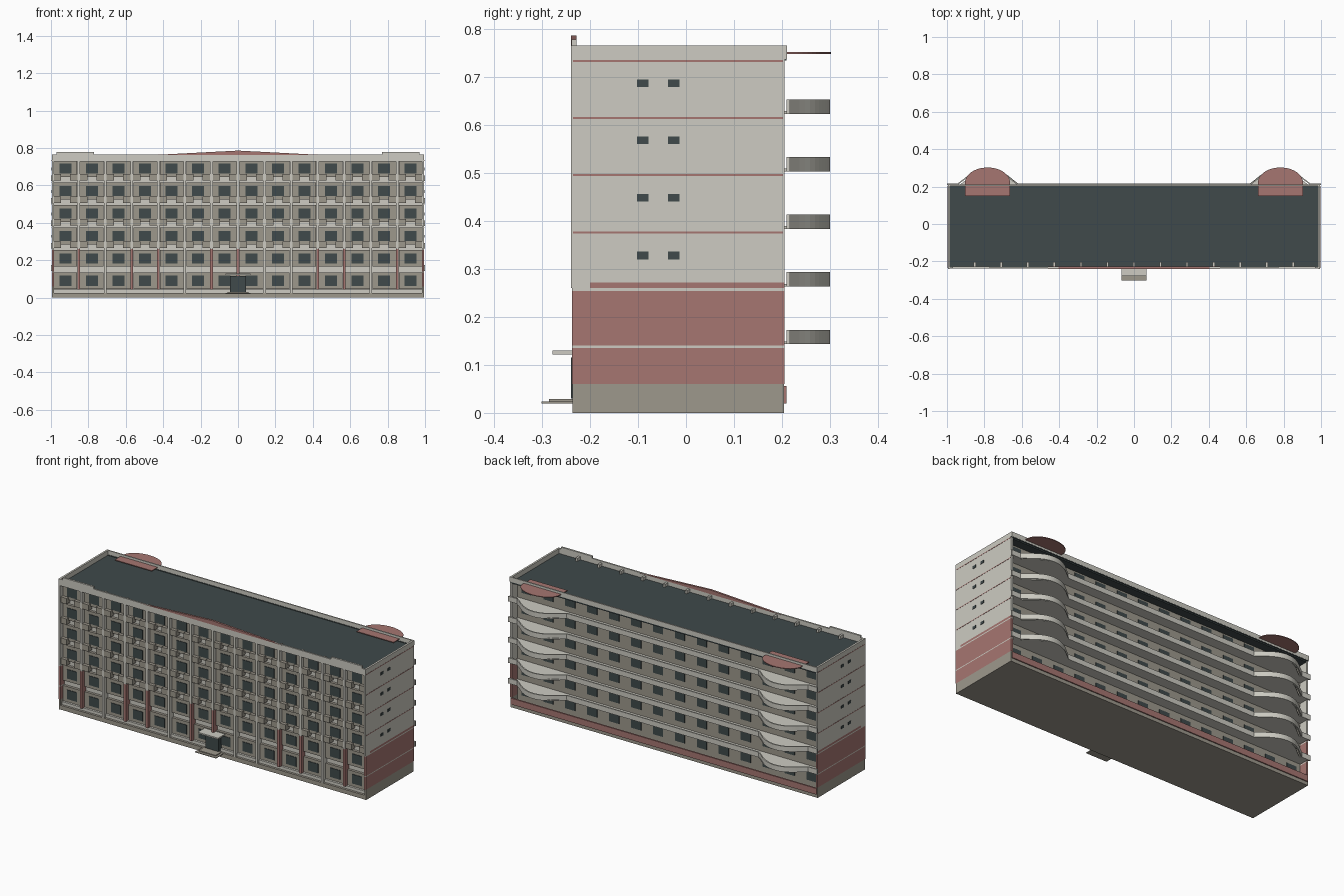
import bpy, bmesh, math

old = bpy.data.objects.get("Cube")
if old:
    bpy.data.objects.remove(old)


def material(name, rgb):
    m = bpy.data.materials.new(name)
    m.use_nodes = True
    m.diffuse_color = (*rgb, 1)
    m.node_tree.nodes["Principled BSDF"].inputs["Base Color"].default_value = (*rgb, 1)
    return m


cream = material("cream plaster", (0.61, 0.60, 0.54))
grey = material("warm grey panel", (0.34, 0.315, 0.265))
red = material("dusty red", (0.38, 0.18, 0.165))
dark = material("dark slate", (0.05, 0.067, 0.069))


def finish(name, bm, mat):
    bmesh.ops.recalc_face_normals(bm, faces=bm.faces)
    mesh = bpy.data.meshes.new(name)
    bm.to_mesh(mesh)
    bm.free()
    mesh.materials.append(mat)
    ob = bpy.data.objects.new(name, mesh)
    bpy.context.collection.objects.link(ob)
    return ob


def boxes(name, mat, items):
    """One object from boxes given as (x0, x1, y0, y1, z0, z1)."""
    bm = bmesh.new()
    for x0, x1, y0, y1, z0, z1 in items:
        made = bmesh.ops.create_cube(bm, size=1)
        for v in made["verts"]:
            v.co.x = x1 if v.co.x > 0 else x0
            v.co.y = y1 if v.co.y > 0 else y0
            v.co.z = z1 if v.co.z > 0 else z0
    return finish(name, bm, mat)


def prism(name, mat, outline, offset):
    """Outline of 3D points pushed along an offset."""
    bm = bmesh.new()
    face = bm.faces.new([bm.verts.new(p) for p in outline])
    made = bmesh.ops.extrude_face_region(bm, geom=[face])
    verts = [g for g in made["geom"] if isinstance(g, bmesh.types.BMVert)]
    bmesh.ops.translate(bm, verts=verts, vec=offset)
    return finish(name, bm, mat)


BAY, FLOOR = 0.142, 0.12
FRONT, BACK = -0.20, 0.155
END = 0.995
bays = [(i - 6.5) * BAY for i in range(14)]
floors = [0.09 + FLOOR * i for i in range(6)]

# Main body, base and roof
boxes("main_body", cream, [(-0.986, 0.986, FRONT, BACK - 0.004, 0.02, 0.73)])
boxes("back_wall", grey, [(-0.986, 0.986, BACK - 0.004, BACK, 0.02, 0.73)])
boxes("base_plinth", grey, [(-0.986, 0.986, -0.235, 0.203, 0, 0.025)])
boxes("base_ledge", cream, [(-0.986, 0.986, -0.222, FRONT, 0.025, 0.042)])
boxes("roof", dark, [(-0.986, 0.986, -0.231, 0.205, 0.727, 0.737)])

# End walls in stacked colour bands
for side, s in (("left", 1), ("right", -1)):
    def slab(y0, y1, z0, z1, inner=0.984, outer=END):
        a, b = sorted((s * inner, s * outer))
        return (a, b, y0, y1, z0, z1)

    boxes(side + "_end_plinth", grey, [slab(-0.236, 0.204, 0, 0.06)])
    boxes(side + "_end_red_wall", red, [slab(-0.238, 0.205, 0.06, 0.135),
                                        slab(-0.238, 0.205, 0.14, 0.254),
                                        slab(-0.2, 0.205, 0.26, 0.272)])
    boxes(side + "_end_cream_wall", cream, [slab(-0.238, 0.205, 0.135, 0.14),
                                            slab(-0.238, 0.205, 0.254, 0.26),
                                            slab(-0.24, -0.2, 0.26, 0.272),
                                            slab(-0.24, 0.205, 0.272, 0.765)])
    boxes(side + "_end_red_lines", red,
          [slab(-0.235, 0.202, z, z + 0.004, 0.99, END + 0.001)
           for z in (0.374, 0.494, 0.612, 0.731)])
    boxes(side + "_end_windows", dark,
          [slab(y - 0.012, y + 0.012, z - 0.008, z + 0.008, 0.99, END + 0.002)
           for y in (-0.09, -0.026) for z in (0.328, 0.448, 0.568, 0.687)])

# Front window panels and front and back windows
boxes("front_panels", grey, [(x - 0.063, x + 0.063, -0.215, FRONT, z - 0.045, z + 0.045)
                             for x in bays for z in floors])
boxes("front_windows", dark, [(x - 0.032, x + 0.032, -0.218, -0.212, z - 0.027, z + 0.027)
                              for x in bays for z in floors])
boxes("back_windows", dark, [(x - 0.032, x + 0.032, BACK - 0.002, BACK + 0.004,
                              z - 0.027, z + 0.027) for x in bays for z in floors])

# Front fins, red on the two lower floors at some bays
red_fins = (1, 3, 4, 6, 7, 10, 11, 13)
cream_fins, low_red = [], []
for i in range(1, 14):
    x = (i - 7) * BAY
    split = 0.26 if i in red_fins else 0.025
    cream_fins.append((x - 0.007, x + 0.007, -0.236, FRONT, split, 0.73))
    if i in red_fins:
        low_red.append((x - 0.007, x + 0.007, -0.236, FRONT, 0.042, split))
boxes("front_fins", cream, cream_fins)
boxes("front_red_fins", red, low_red)

# Small balcony boxes beside each fin on the upper floors
boxes("front_balcony_boxes", grey,
      [(x + a, x + b, -0.234, FRONT, z - 0.064, z - 0.03)
       for x in bays for z in floors[2:] for a, b in ((-0.064, -0.024), (0.024, 0.064))])

# Parapets, roof braces, raised corners and low gable
boxes("parapets", cream, [(-END, END, -0.239, -0.23, 0.727, 0.765),
                          (-END, END, 0.203, 0.21, 0.737, 0.765)])
boxes("parapet_corners", cream, [(-0.97, -0.77, -0.239, -0.228, 0.765, 0.778),
                                 (0.77, 0.97, -0.239, -0.228, 0.765, 0.778)])
boxes("roof_braces", cream, [((i - 7) * BAY - 0.006, (i - 7) * BAY + 0.006,
                              -0.231, -0.203, 0.737, 0.755) for i in range(1, 14)])
prism("front_gable", red, [(-0.46, -0.24, 0.762), (0.46, -0.24, 0.762), (0, -0.24, 0.786)],
      (0, 0.012, 0))
boxes("back_eaves", dark, [(-END, END, 0.2, 0.209, 0.734, 0.74)])

# Back galleries with a bulging balcony near each end
CENTRE = 0.783


def edge(x):
    d = abs(abs(x) - CENTRE)
    if d < 0.125:
        return 0.3 - 0.057 * (d / 0.125) ** 2
    return max(0.217, 0.243 - 0.026 * (d - 0.125) / 0.035)


bulge = [CENTRE - 0.16 + 0.32 * i / 24 for i in range(25)]
xs = [-1.0] + [-x for x in reversed(bulge)] + bulge + [1.0]
for n in range(1, 6):
    z = 0.023 + FLOOR * n
    outer = [(x, edge(x), z) for x in xs]
    inner = [(x, edge(x) - 0.008, z) for x in reversed(xs)]
    prism("gallery_rail_%d" % n, cream, outer + inner, (0, 0, 0.03))
    floor_edge = [(x * 0.985, edge(x) - 0.005, z) for x in xs]
    prism("gallery_floor_%d" % n, cream,
          floor_edge + [(0.985, BACK, z), (-0.985, BACK, z)], (0, 0, 0.006))
boxes("ground_rail", red, [(-0.99, 0.99, 0.2, 0.209, 0.02, 0.056)])

# Rounded red canopies over the balconies
for side, s in (("left", 1), ("right", -1)):
    arc = [(s * CENTRE + 0.12 * math.cos(math.pi * i / 24),
            0.222 + 0.08 * math.sin(math.pi * i / 24), 0.748) for i in range(25)]
    arc += [(s * CENTRE - 0.12, 0.15, 0.748), (s * CENTRE + 0.12, 0.15, 0.748)]
    prism(side + "_round_canopy", red, arc, (0, 0, 0.004))

# Entrance
boxes("entrance_door", dark, [(-0.043, 0.043, -0.24, FRONT, 0.03, 0.115)])
boxes("entrance_canopy", cream, [(-0.066, 0.066, -0.278, FRONT, 0.122, 0.13)])
boxes("entrance_steps", grey, [(-0.055, 0.055, -0.285, -0.23, 0.024, 0.029),
                               (-0.068, 0.068, -0.301, -0.23, 0.02, 0.024)])
